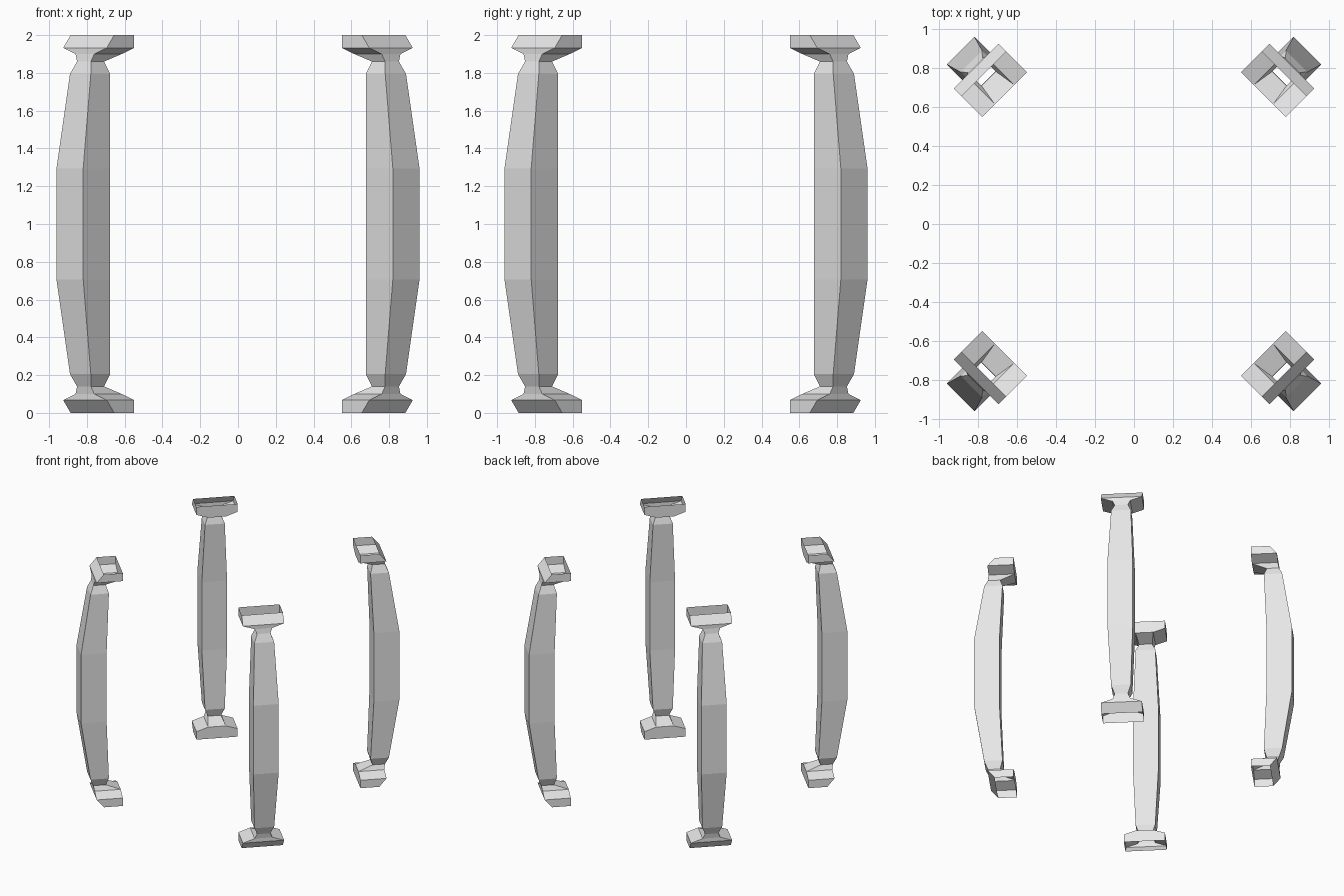
import bpy, bmesh, math
from mathutils import Matrix

if "Cube" in bpy.data.objects:
    bpy.data.objects.remove(bpy.data.objects["Cube"])

# Half profile of one handle: height, inner radius, outer radius, half width
HALF = [
    (0.000, 0.94, 1.09, 0.163),    # open mounting rim
    (0.068, 0.94, 1.146, 0.163),   # widest part of the foot
    (0.100, 0.94, 1.146, 0.07),    # ridge of the foot
    (0.140, 1.055, 1.153, 0.052),  # neck
    (0.205, 1.035, 1.18, 0.078),   # end of the grip
    (0.705, 1.057, 1.259, 0.10),   # thick middle of the grip
]
RINGS = HALF + [(2 - z, a, b, t) for z, a, b, t in reversed(HALF)]

grey = bpy.data.materials.new("light_grey")
grey.diffuse_color = (0.8, 0.8, 0.8, 1)
grey.use_nodes = True
grey.node_tree.nodes["Principled BSDF"].inputs["Base Color"].default_value = grey.diffuse_color


def make_handle(name, angle):
    """Open-ended rectangular tube, turned to its corner."""
    bm = bmesh.new()
    rings = [[bm.verts.new(p) for p in
              ((a, -t, z), (b, -t, z), (b, t, z), (a, t, z))]
             for z, a, b, t in RINGS]
    for low, high in zip(rings, rings[1:]):
        for i in range(4):
            j = (i + 1) % 4
            bm.faces.new((low[i], low[j], high[j], high[i]))
    bmesh.ops.transform(bm, matrix=Matrix.Rotation(angle, 4, 'Z'), verts=bm.verts)
    mesh = bpy.data.meshes.new(name)
    bm.to_mesh(mesh)
    bm.free()
    mesh.materials.append(grey)
    bpy.context.collection.objects.link(bpy.data.objects.new(name, mesh))


# One handle on each diagonal
for k, corner in enumerate(("back_right", "back_left", "front_left", "front_right")):
    make_handle(corner + "_handle", math.radians(45 + 90 * k))
